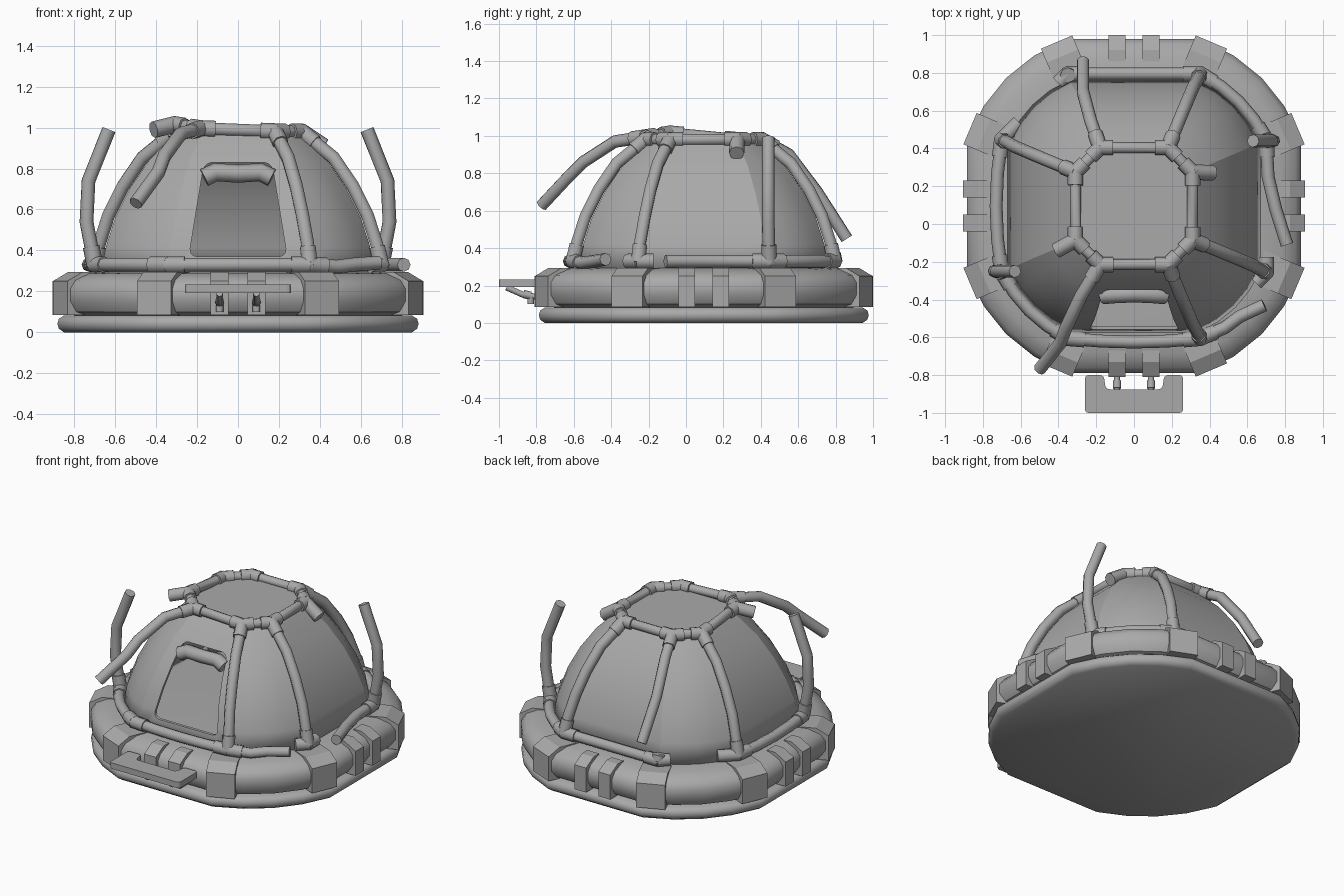
import bpy, bmesh, math
from mathutils import Vector, Matrix

old = bpy.data.objects.get("Cube")
if old:
    bpy.data.objects.remove(old)

CY = 0.095          # centre of the hull along y
PIPE, COLLAR = 0.034, 0.041

grey = bpy.data.materials.new("plain grey")
grey.use_nodes = True
grey.diffuse_color = (0.4, 0.4, 0.4, 1)
grey.node_tree.nodes["Principled BSDF"].inputs["Base Color"].default_value = (0.4, 0.4, 0.4, 1)


def select(ob):
    bpy.ops.object.select_all(action='DESELECT')
    ob.select_set(True)
    bpy.context.view_layer.objects.active = ob


def finish(name, bm, smooth=0):
    me = bpy.data.meshes.new(name)
    bm.to_mesh(me)
    bm.free()
    me.materials.append(grey)
    ob = bpy.data.objects.new(name, me)
    bpy.context.collection.objects.link(ob)
    if smooth:
        select(ob)
        bpy.ops.object.shade_smooth_by_angle(angle=math.radians(smooth))
    return ob


def plan(h, c, b, z):
    """Square outline of half size h with corners cut at c and bulged by b."""
    pts = []
    for k in range(4):
        rot = Matrix.Rotation(k * math.pi / 2, 3, 'Z')
        for i in range(5):
            t = i / 4
            bulge = 4 * t * (1 - t) * b
            p = Vector((h + (c - h) * t + bulge, c + (h - c) * t + bulge, z))
            pts.append(rot @ p + Vector((0, CY, 0)))
    return pts


def loft(name, levels, bottom=True, smooth=35):
    bm = bmesh.new()
    rings = [[bm.verts.new(p) for p in plan(*lv)] for lv in levels]
    n = len(rings[0])
    for lo, hi in zip(rings, rings[1:]):
        for i in range(n):
            j = (i + 1) % n
            bm.faces.new((lo[i], lo[j], hi[j], hi[i]))
    bm.faces.new(rings[-1])
    if bottom:
        bm.faces.new(rings[0][::-1])
    return finish(name, bm, smooth)


def prism(name, profile, depth, matrix, round_edges=0.0):
    """Extrude a local xy outline along local z, centred, then place it."""
    bm = bmesh.new()
    face = bm.faces.new([bm.verts.new((x, y, -depth / 2)) for x, y in profile])
    new = bmesh.ops.extrude_face_region(bm, geom=[face])['geom']
    bmesh.ops.translate(bm, vec=(0, 0, depth), verts=[g for g in new if isinstance(g, bmesh.types.BMVert)])
    if round_edges:
        sides = [e for e in bm.edges if abs(e.verts[0].co.z - e.verts[1].co.z) > depth / 2]
        bmesh.ops.bevel(bm, geom=sides, offset=round_edges, segments=3, affect='EDGES', profile=0.5)
    bm.transform(matrix)
    bmesh.ops.recalc_face_normals(bm, faces=bm.faces)
    return finish(name, bm)


def tube(name, pts, r=PIPE, closed=False):
    cu = bpy.data.curves.new(name, 'CURVE')
    cu.dimensions = '3D'
    cu.bevel_depth, cu.bevel_resolution, cu.use_fill_caps = r, 2, True
    sp = cu.splines.new('POLY')
    sp.points.add(len(pts) - 1)
    for q, p in zip(sp.points, pts):
        q.co = (*p, 1)
    sp.use_cyclic_u = closed
    cu.materials.append(grey)
    ob = bpy.data.objects.new(name, cu)
    bpy.context.collection.objects.link(ob)
    select(ob)
    bpy.ops.object.convert(target='MESH')
    bpy.ops.object.shade_smooth_by_angle(angle=math.radians(50))


def collar(node, *targets, length=0.09):
    node = Vector(node)
    for t in targets:
        d = (Vector(t) - node).normalized()
        tube("pipe_collar", [node - d * 0.01, node + d * length], COLLAR)


# Flat base and inflated ring
loft("base_plate", [(.85, .34, .06, 0), (.875, .35, .06, .018), (.882, .35, .06, .042),
                    (.875, .35, .06, .066), (.85, .34, .06, .082)], smooth=50)
loft("ring_float", [(.79, .33, .055, .08), (.85, .345, .06, .10), (.885, .35, .06, .15), (.885, .35, .06, .215),
                    (.855, .345, .06, .255), (.78, .33, .055, .287), (.62, .32, .04, .295)])

# Clamp blocks and straps round the ring, repeated on four sides
def clamp_section(depth):
    return [(-depth, .085), (0, .085), (0, .25), (-.08, .295), (-depth, .295)]

stand = Matrix(((0, 0, 1, 0), (1, 0, 0, 0), (0, 1, 0, 0), (0, 0, 0, 1)))
for k in range(4):
    side = Matrix.Translation((0, CY, 0)) @ Matrix.Rotation(k * math.pi / 2, 4, 'Z')
    for s in (-1, 1):
        turn = Matrix.Rotation(-s * math.radians(23), 4, 'Z')
        prism("ring_clamp", clamp_section(.23), .18,
              side @ Matrix.Translation((s * .41, .868, 0)) @ turn @ stand)
        prism("ring_strap", clamp_section(.14), .088,
              side @ Matrix.Translation((s * .09, .905, 0)) @ stand)

# Hollow dome, creased at the ribs, with a window cut through the front panel
levels = [(.67, .34, .032, .29), (.645, .33, .032, .42), (.60, .305, .028, .56),
          (.53, .275, .022, .70), (.435, .235, .014, .84), (.31, .18, 0, .97)]
dome = loft("dome", levels, bottom=False, smooth=20)
cutter = prism("window_cutter", [(-.24, .37), (.24, .37), (.165, .83), (-.165, .83)], .7,
               Matrix.Translation((0, -.5, 0)) @ Matrix.Rotation(math.pi / 2, 4, 'X'), .04)
cutter.hide_render = True
select(dome)
shell = dome.modifiers.new("shell", 'SOLIDIFY')
shell.thickness, shell.offset = .02, -1
cut = dome.modifiers.new("window", 'BOOLEAN')
cut.operation, cut.object, cut.solver = 'DIFFERENCE', cutter, 'EXACT'
for name in ("shell", "window"):
    bpy.ops.object.modifier_apply(modifier=name)
bpy.data.objects.remove(cutter)

# Rolled window cover
tube("rolled_cover", [(-.165, -.38, .755), (-.11, -.375, .782), (0, -.37, .775),
                      (.11, -.375, .782), (.165, -.38, .755)], .045)

# Rib corners: sign x, sign y, and whether the corner sits on a left/right side
corners = {"back_left": (1, 1, 0), "left_back": (1, 1, 1), "left_front": (1, -1, 1), "front_left": (1, -1, 0),
           "front_right": (-1, -1, 0), "right_front": (-1, -1, 1), "right_back": (-1, 1, 1), "back_right": (-1, 1, 0)}


def corner_point(key, h, c, z):
    sx, sy, swap = corners[key]
    x, y = (h, c) if swap else (c, h)
    return Vector((sx * x, sy * y + CY, z))


foot = {k: corner_point(k, .70, .35, .33) for k in corners}
head = {k: corner_point(k, .31, .18, .98) for k in corners}
head["front_right"].z, head["right_front"].z = .995, 1.015

# Frame ring at the top of the dome
keys = list(corners)
tube("top_frame", [head[k] for k in keys], .031, closed=True)
for i, k in enumerate(keys):
    collar(head[k], head[keys[i - 1]], head[keys[(i + 1) % 8]], length=.07)

# Whole ribs
for k in ("back_left", "left_front", "front_left", "right_back"):
    path = [foot[k]] + [corner_point(k, h + .032, c + .01, z + .012) for h, c, b, z in levels[1:-1]] + [head[k]]
    tube("rib_" + k, path)
    collar(foot[k], path[1])
    collar(head[k], path[-2])

# Broken ribs: two upright stumps and two bent loose arms
for k, s, y in (("left_back", 1, .44), ("right_front", -1, -.25)):
    path = [foot[k], (s * .74, y, .54), (s * .73, y, .74), (s * .63, y, .99)]
    tube("rib_stump_" + k, path)
    collar(foot[k], path[1])
arm = [head["front_right"], (-.28, -.38, .97), (-.36, -.55, .86), (-.39, -.63, .78), (-.50, -.77, .63)]
tube("rib_arm_front_right", arm)
collar(arm[0], arm[1])
arm = [head["back_right"], (-.23, .55, .90), (-.27, .70, .70), (-.27, .86, .45)]
tube("rib_arm_back_right", arm)
collar(arm[0], arm[1])
collar(foot["back_right"], foot["back_right"] + Vector((0, -.02, .1)), length=.04)
collar(head["left_back"], (.43, .27, .90), length=.13)
collar(head["right_front"], (-.41, -.14, .99), length=.12)

# Pipes around the foot of the dome
def bowed(a, b, out):
    mid = (foot[a] + foot[b]) / 2
    d = (mid - Vector((0, CY, mid.z))).normalized()
    return [foot[a].lerp(foot[b], t) + d * out * 4 * t * (1 - t) for t in (0, .25, .5, .75, 1)]


foot_pipes = {
    "back": bowed("back_left", "back_right", 0),
    "back_left": bowed("back_left", "left_back", .04),
    "front": bowed("front_left", "front_right", .02),
    "front_right": bowed("front_right", "right_front", .04),
    "right": bowed("right_front", "right_back", .03),
    "left_loose": [foot["left_back"], Vector((.71, .25, .33)), Vector((.75, .08, .33)), Vector((.81, -.11, .33))],
    "front_left_loose": [foot["front_left"], Vector((.48, -.55, .32)), Vector((.56, -.49, .33)), Vector((.69, -.43, .34))],
}
for name, path in foot_pipes.items():
    tube("foot_pipe_" + name, path)
    collar(path[0], path[1])
    if "loose" not in name:
        collar(path[-1], path[-2])
collar(foot["back_right"], foot["right_back"], length=.07)
collar(foot["right_back"], foot["back_right"], length=.13)
collar(foot["left_front"], foot["left_back"], foot["front_left"], length=.08)

# Front step with its struts
prism("step", [(-.26, -.80), (-.26, -1.0), (.26, -1.0), (.26, -.80), (.16, -.80), (.15, -.875), (-.15, -.875), (-.16, -.80)],
      .04, Matrix.Translation((0, 0, .213)), .02)
for s in (-1, 1):
    tube("step_strut", [(s * .09, -.96, .19), (s * .09, -.87, .15), (s * .09, -.80, .14)], .016)
    tube("strut_pin", [(s * .09, -.87, .155), (s * .09, -.83, .145)], .022)
    tube("strut_peg", [(s * .09, -.83, .145), (s * .09, -.83, .10)], .018)
